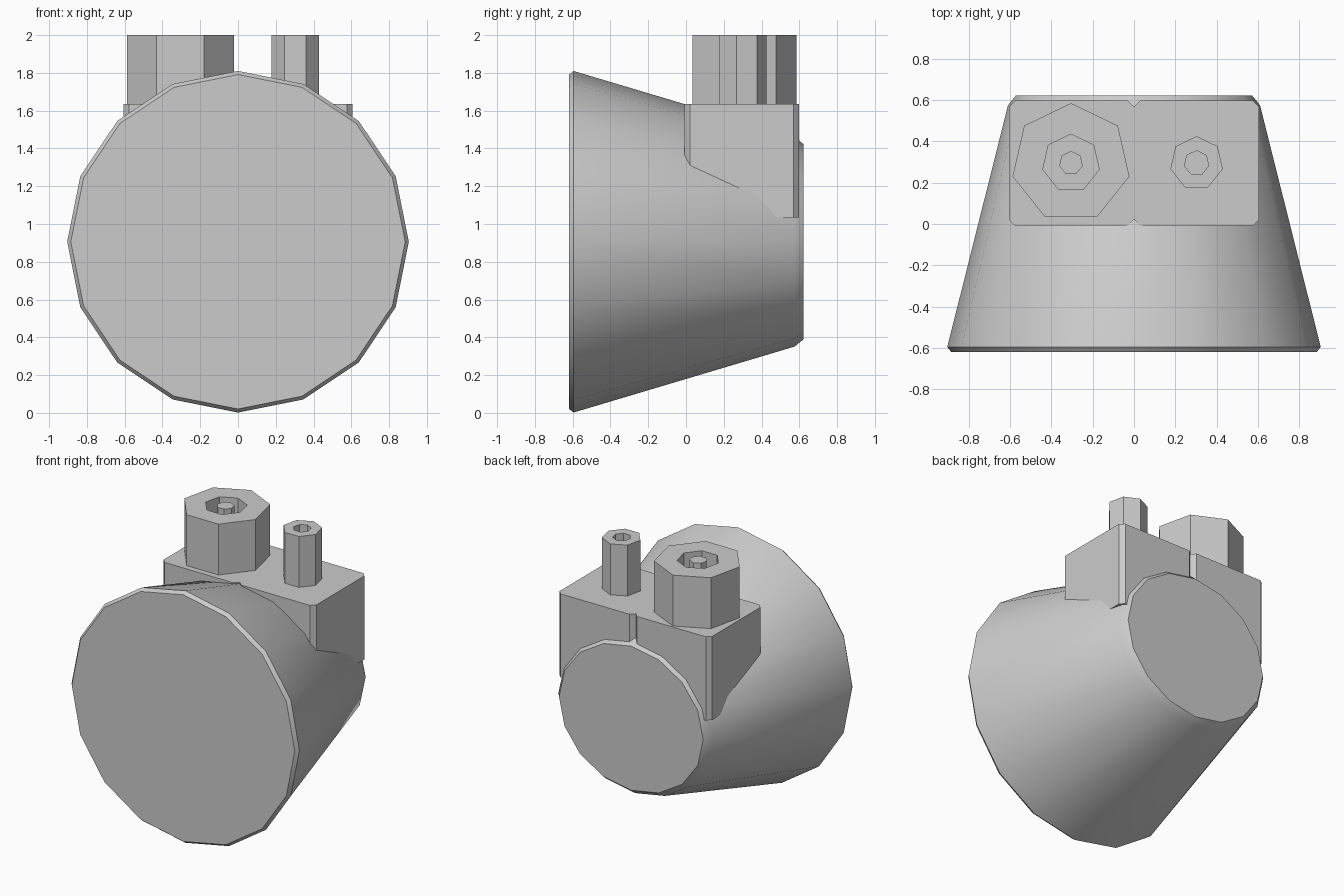
import bpy, bmesh, math

cube = bpy.data.objects.get("Cube")
if cube:
    bpy.data.objects.remove(cube)

grey = bpy.data.materials.new("plain_grey")
grey.use_nodes = True
GREY = (0.6, 0.6, 0.6, 1)
grey.diffuse_color = GREY
grey.node_tree.nodes["Principled BSDF"].inputs["Base Color"].default_value = GREY


def finish(name, bm):
    """Turn a bmesh into a shaded, coloured object."""
    bmesh.ops.recalc_face_normals(bm, faces=bm.faces)
    mesh = bpy.data.meshes.new(name)
    bm.to_mesh(mesh)
    bm.free()
    mesh.materials.append(grey)
    obj = bpy.data.objects.new(name, mesh)
    bpy.context.collection.objects.link(obj)
    bpy.ops.object.select_all(action='DESELECT')
    obj.select_set(True)
    bpy.context.view_layer.objects.active = obj
    bpy.ops.object.shade_smooth_by_angle(angle=math.radians(30))
    return obj


def loft(name, sides, rings, place, closed=False):
    """Join polygon rings (height, radius a, radius b); cap ends unless closed."""
    bm = bmesh.new()
    loops = []
    for h, a, b in rings:
        angles = [2 * math.pi * i / sides for i in range(sides)]
        loops.append([bm.verts.new(place(a * math.sin(t), b * math.cos(t), h))
                      for t in angles])
    pairs = list(zip(loops, loops[1:]))
    if closed:
        pairs.append((loops[-1], loops[0]))
    else:
        bm.faces.new(loops[0])
        bm.faces.new(loops[-1])
    for low, high in pairs:
        for i in range(sides):
            j = (i + 1) % sides
            bm.faces.new((low[i], low[j], high[j], high[i]))
    return finish(name, bm)


# Tapered main body, lying along y, with chamfered rims
loft("tapered_body", 16,
     [(-0.62, 0.885, 0.885), (-0.595, 0.904, 0.904),
      (0.575, 0.61, 0.555), (0.622, 0.572, 0.517)],
     lambda u, v, h: (u, h, 0.906 + v))

# Twin blocks with chamfered upright edges
HALF, CUT, BASE, DECK = 0.303, 0.03, 1.035, 1.635
for name, cx in (("right_block", -HALF), ("left_block", HALF)):
    bm = bmesh.new()
    bmesh.ops.create_cube(bm, size=1)
    for v in bm.verts:
        v.co = (cx + v.co.x * 2 * HALF, 0.295 + v.co.y * 2 * HALF,
                (BASE + DECK) / 2 + v.co.z * (DECK - BASE))
    upright = [e for e in bm.edges
               if abs(e.verts[0].co.z - e.verts[1].co.z) > 0.1]
    bmesh.ops.bevel(bm, geom=upright, offset=CUT, segments=1, affect='EDGES')
    finish(name, bm)


# Seven-sided tubes standing on the blocks
def tube(name, cx, outer, inner):
    rings = [(DECK, outer, outer), (2, outer, outer),
             (2, inner, inner), (DECK, inner, inner)]
    loft(name, 7, rings, lambda u, v, h: (cx + u, 0.295 + v, h), closed=True)


tube("wide_tube", -0.305, 0.29, 0.14)
tube("narrow_tube", 0.303, 0.13, 0.06)

# Pin inside the wide tube
loft("centre_pin", 7, [(DECK, 0.058, 0.058), (2, 0.058, 0.058)],
     lambda u, v, h: (-0.305 + u, 0.295 + v, h))
